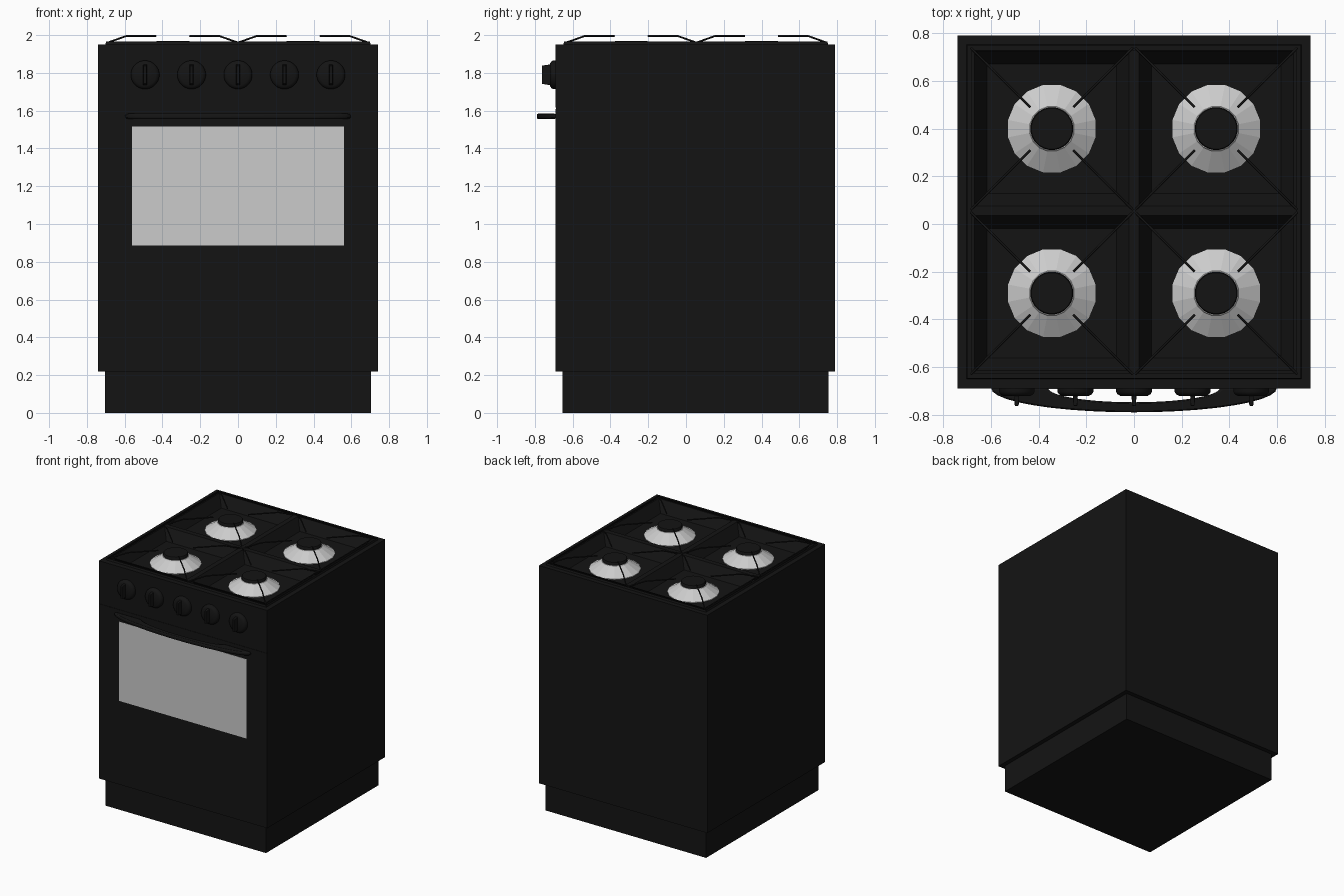
import bpy, bmesh, math

if "Cube" in bpy.data.objects:
    bpy.data.objects.remove(bpy.data.objects["Cube"])

black = bpy.data.materials.new("black_enamel")
black.diffuse_color = (0.007, 0.007, 0.007, 1)
black.use_nodes = True
black.node_tree.nodes["Principled BSDF"].inputs["Base Color"].default_value = black.diffuse_color


def finish(bm, name, mat=black, smooth=False, bevel=0):
    bmesh.ops.recalc_face_normals(bm, faces=bm.faces[:])
    me = bpy.data.meshes.new(name)
    bm.to_mesh(me)
    bm.free()
    ob = bpy.data.objects.new(name, me)
    bpy.context.collection.objects.link(ob)
    if mat:
        me.materials.append(mat)
    if bevel:
        m = ob.modifiers.new("bevel", 'BEVEL')
        m.width, m.segments = bevel, 2
    if smooth:
        bpy.ops.object.select_all(action='DESELECT')
        ob.select_set(True)
        bpy.context.view_layer.objects.active = ob
        bpy.ops.object.shade_smooth_by_angle(angle=math.radians(35))
    return ob


def box_bm(x0, x1, y0, y1, z0, z1):
    bm = bmesh.new()
    bmesh.ops.create_cube(bm, size=1)
    for v in bm.verts:
        v.co = (x1 if v.co.x > 0 else x0, y1 if v.co.y > 0 else y0, z1 if v.co.z > 0 else z0)
    return bm


def lathe(name, profile, sides, loc, mat=black, smooth=False, forward=False):
    """Revolve (radius, height) points around z, or around -y when forward."""
    bm = bmesh.new()
    rings = []
    for r, h in profile:
        ring = []
        for i in range(sides):
            a = 2 * math.pi * (i + 0.5) / sides
            x, y = r * math.cos(a), r * math.sin(a)
            ring.append(bm.verts.new((x, -h, y) if forward else (x, y, h)))
        rings.append(ring)
    for a, b in zip(rings, rings[1:]):
        for i in range(sides):
            j = (i + 1) % sides
            bm.faces.new((a[i], a[j], b[j], b[i]))
    bm.faces.new(rings[0])
    bm.faces.new(rings[-1])
    ob = finish(bm, name, mat, smooth)
    ob.location = loc
    return ob


# Plinth
finish(box_bm(-0.705, 0.705, -0.655, 0.755, 0, 0.23), "plinth")

# Cabinet, with a raised rim on top left open for the hob
bm = box_bm(-0.74, 0.74, -0.687, 0.79, 0.22, 1.95)
bm.faces.ensure_lookup_table()
top = max(bm.faces, key=lambda f: f.calc_center_median().z)
bmesh.ops.inset_region(bm, faces=[top], thickness=0.053)
bmesh.ops.inset_region(bm, faces=[top], thickness=0.006, depth=0.015)
bmesh.ops.delete(bm, geom=[top], context='FACES')
finish(bm, "cabinet")

# Front panels, separated by a seam under the knobs
finish(box_bm(-0.74, 0.74, -0.69, -0.68, 1.618, 1.95), "control_panel")
finish(box_bm(-0.74, 0.74, -0.69, -0.68, 0.22, 1.608), "oven_door")
finish(box_bm(-0.56, 0.56, -0.692, -0.685, 0.885, 1.515), "oven_window", None)

# Hob: grid plate whose four large cells are sunk into sloping pans
BX, BY, HALF = (-0.345, 0.345), (-0.29, 0.4), 0.325
xs = [-0.681] + [c + s * HALF for c in BX for s in (-1, 1)] + [0.681]
ys = [-0.628] + [c + s * HALF for c in BY for s in (-1, 1)] + [0.731]
bm = bmesh.new()
grid = [[bm.verts.new((x, y, 1.965)) for y in ys] for x in xs]
pans = []
for i in range(5):
    for j in range(5):
        f = bm.faces.new((grid[i][j], grid[i + 1][j], grid[i + 1][j + 1], grid[i][j + 1]))
        if i % 2 and j % 2:
            pans.append(f)
bm.normal_update()
bmesh.ops.inset_individual(bm, faces=pans, thickness=0.075, depth=-0.085)
finish(bm, "hob_top")

# Burners and pan supports
for bx in BX:
    for by in BY:
        lathe("burner_bowl", [(0.187, 1.88), (0.187, 1.885), (0.098, 1.94), (0.094, 1.947), (0.08, 1.947)],
              16, (bx, by, 0), None)
        lathe("burner_cap", [(0.09, 1.94), (0.09, 1.964), (0.086, 1.97)], 24, (bx, by, 0), smooth=True)
        cu = bpy.data.curves.new("pan_support", 'CURVE')
        cu.dimensions = '3D'
        cu.bevel_depth, cu.bevel_resolution, cu.use_fill_caps = 0.005, 1, True
        for sx in (-1, 1):
            for sy in (-1, 1):
                sp = cu.splines.new('POLY')
                sp.points.add(2)
                for p, (d, z) in zip(sp.points, [(0.34, 1.962), (0.247, 1.995), (0.09, 1.995)]):
                    p.co = (sx * d, sy * d, z, 1)
        ob = bpy.data.objects.new("pan_support", cu)
        ob.location = (bx, by, 0)
        cu.materials.append(black)
        bpy.context.collection.objects.link(ob)

# Control knobs: rounded disc with an upright tapered grip
for k in range(-2, 3):
    x = k * 0.246
    lathe("knob", [(0.076, -0.005), (0.076, 0.014), (0.070, 0.024), (0.058, 0.031)], 24,
          (x, -0.69, 1.79), smooth=True, forward=True)
    bm = box_bm(-0.011, 0.011, -0.763, -0.70, -0.058, 0.058)
    for v in bm.verts:
        if v.co.y < -0.73:
            v.co.z *= 0.83
            v.co.x *= 0.75
    finish(bm, "knob_grip", bevel=0.003).location = (x, 0, 1.79)

# Door handle: crescent between two half ellipses
bm = bmesh.new()
N = 20
rows = []
for i in range(N + 1):
    t = math.pi * (i / N - 0.5)
    s, c = math.sin(t), math.cos(t)
    out, inn = (0.6 * s, -0.688 - 0.102 * c), (0.36 * s, -0.688 - 0.06 * c)
    rows.append([bm.verts.new((*p, z)) for p, z in
                 ((out, 1.556), (out, 1.584), (inn, 1.584), (inn, 1.556))])
for a, b in zip(rows, rows[1:]):
    for i in range(4):
        j = (i + 1) % 4
        bm.faces.new((a[i], a[j], b[j], b[i]))
bm.faces.new(rows[0])
bm.faces.new(rows[-1])
handle = finish(bm, "door_handle", smooth=True, bevel=0.009)
handle.modifiers["bevel"].limit_method = 'ANGLE'
